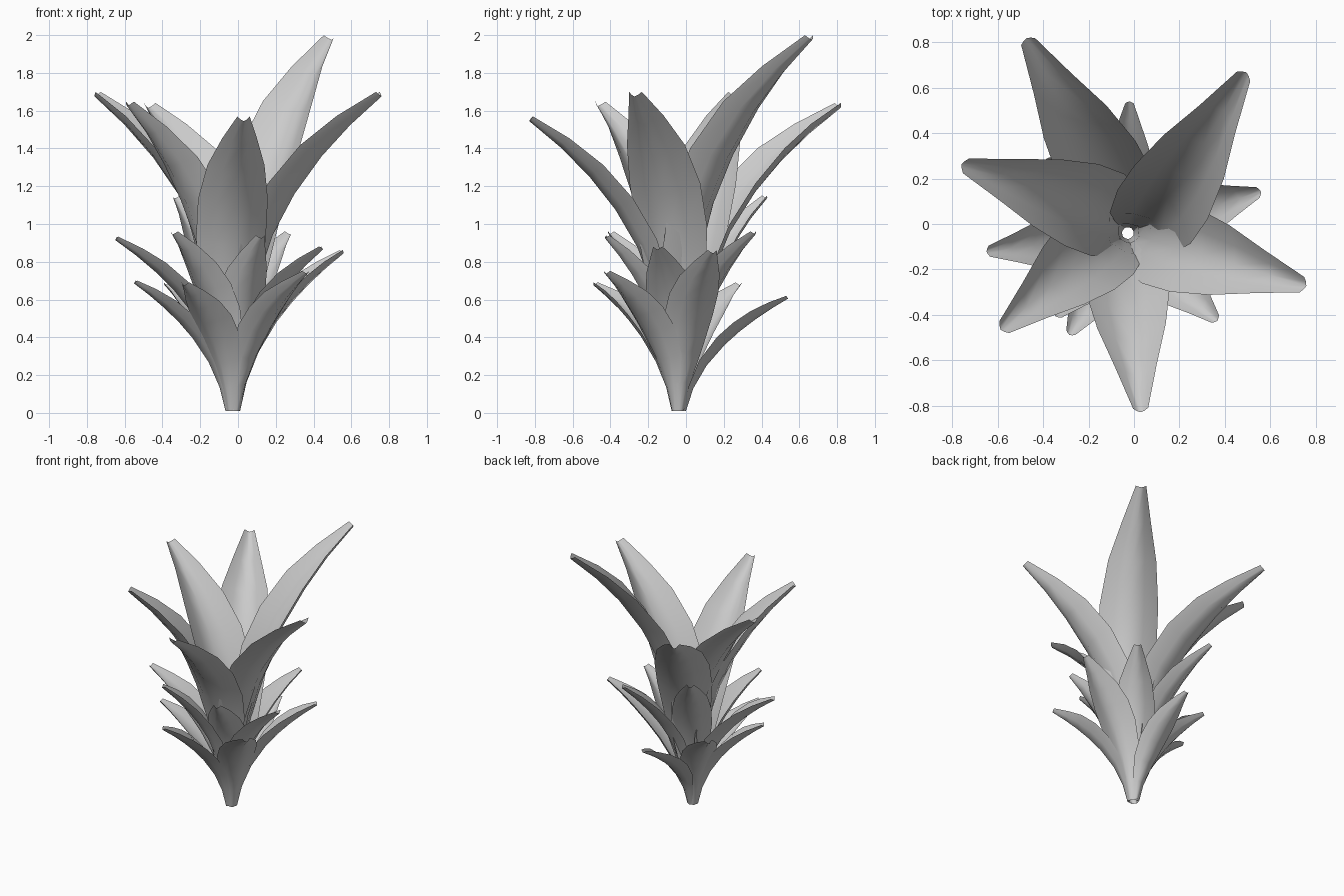
import bpy, bmesh, math
from mathutils import Vector

if "Cube" in bpy.data.objects:
    bpy.data.objects.remove(bpy.data.objects["Cube"])

CENTRE = Vector((-0.027, -0.04, 0))
STATIONS = [0, .15, .32, .5, .63, .76, .88, 1]            # along leaf length
WIDTHS = [.16, .42, .8, 1, 1, .82, .5, .18]               # relative width
DEPTHS = [.3, .3, .28, .27, .27, .29, .34, .45]           # trough depth / width
COLUMNS = [-1, -.5, 0, .5, 1]


def leaf(name, tip, width, bow, base_radius, bend, lean):
    """Troughed leaf that rises from the base and arcs out to its tip."""
    tip = Vector(tip) - Vector((0, 0, .025))
    out = Vector((tip.x - CENTRE.x, tip.y - CENTRE.y, 0))
    reach = out.length + .01 - base_radius
    out.normalize()
    side = Vector((-out.y, out.x, 0))
    up = Vector((0, 0, 1))

    # midrib sampled finely, then picked by arc length
    def rib(t):
        r = base_radius + reach * (lean * t + (1 - lean) * t ** (1 / bend + .3 + lean))
        return CENTRE + out * r + up * (.01 + (tip.z - .01) * t)
    n = 200
    pts = [rib(i / n) for i in range(n + 1)]
    run = [0]
    for a, b in zip(pts, pts[1:]):
        run.append(run[-1] + (b - a).length)

    bm = bmesh.new()
    rows = []
    for s, w, d in zip(STATIONS, WIDTHS, DEPTHS):
        i = min(range(n + 1), key=lambda k: abs(run[k] - s * run[-1]))
        tangent = (pts[min(i + 1, n)] - pts[max(i - 1, 0)]).normalized()
        normal = side.cross(tangent).normalized()
        if normal.dot(out) > 0:
            normal = -normal
        w *= width
        mid = pts[i] + side * (bow * math.sin(math.pi * s))
        rows.append([bm.verts.new(mid + side * (c * w / 2) + normal * (d * w * abs(c) ** 1.5))
                     for c in COLUMNS])
    for r0, r1 in zip(rows, rows[1:]):
        for j in range(len(COLUMNS) - 1):
            bm.faces.new((r0[j], r1[j], r1[j + 1], r0[j + 1])).smooth = True
    mesh = bpy.data.meshes.new(name)
    bm.to_mesh(mesh)
    bm.free()
    bpy.context.collection.objects.link(bpy.data.objects.new(name, mesh))


# tall crown leaves: tip, width, sideways bow
for i, (tip, w, bow) in enumerate([
        ((-.47, .81, 1.64), .38, -.03), ((.49, .66, 2.0), .40, -.05), ((.75, -.27, 1.70), .39, 0),
        ((.03, -.82, 1.57), .37, -.02), ((-.58, -.46, 1.65), .38, -.03), ((-.75, .26, 1.70), .39, -.04)]):
    leaf(f"upper_leaf_{i + 1}", tip, w, bow, .027, .41, .15)

# middle ring
for i, tip in enumerate([(.44, -.15, .89), (.12, -.42, .95), (-.34, -.40, .97),
                         (-.64, -.12, .94), (.27, .36, .97), (-.33, .42, 1.16)]):
    leaf(f"middle_leaf_{i + 1}", tip, .27, 0, .034, .5, .18)

# short outer ring: tip and width
for i, (tip, w) in enumerate([((-.02, .53, .63), .21), ((.55, .14, .87), .27), ((.36, -.42, .76), .26),
                              ((-.28, -.48, .70), .25), ((-.54, -.14, .71), .24), ((-.38, .28, .70), .24)]):
    leaf(f"lower_leaf_{i + 1}", tip, w, 0, .04, .6, .25)
